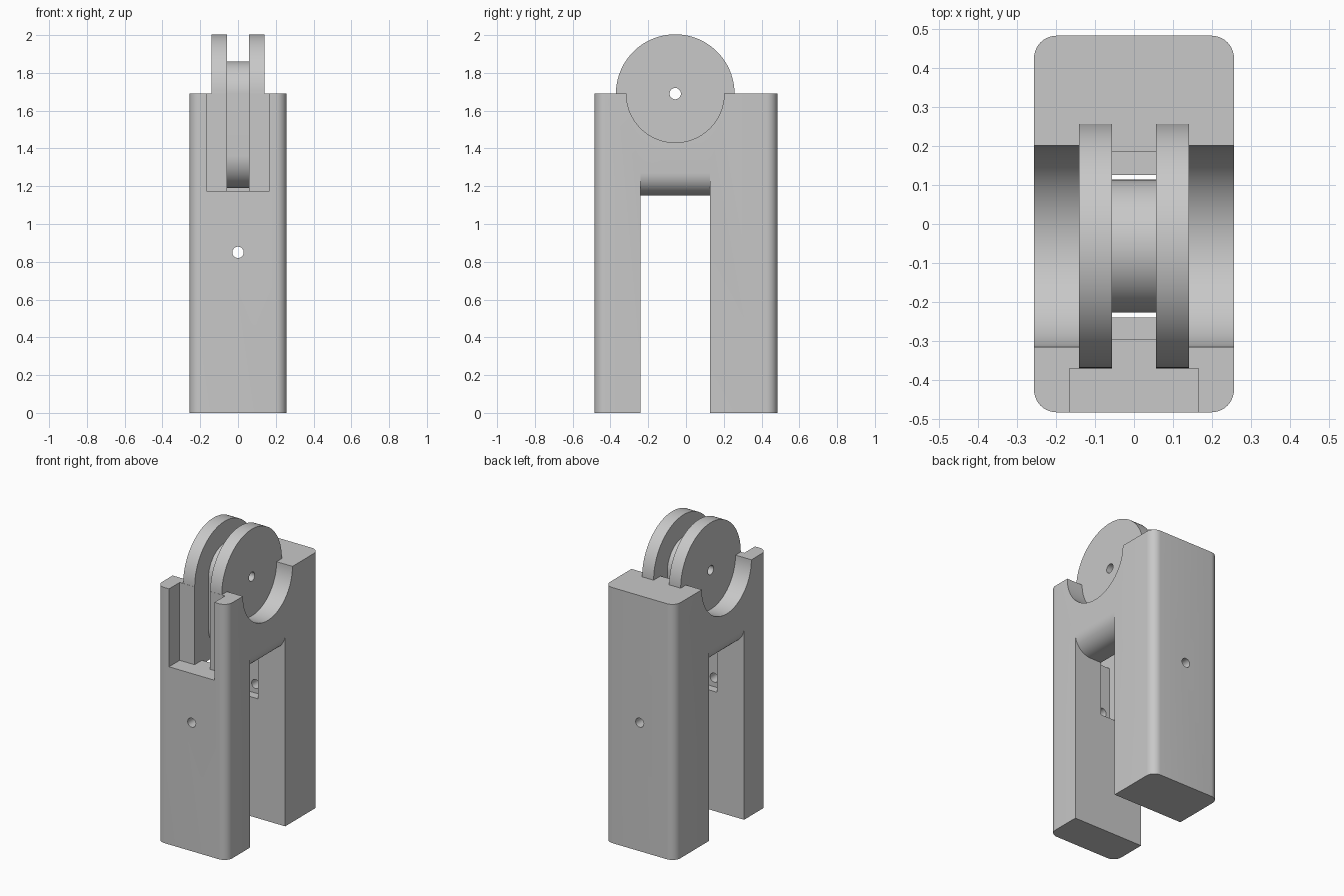
import bpy, bmesh, math

if "Cube" in bpy.data.objects:
    bpy.data.objects.remove(bpy.data.objects["Cube"])

CY, CZ = -0.057, 1.69          # wheel axis
W, D, H = 0.257, 0.484, 1.69   # body half width, half depth, height

grey = bpy.data.materials.new("light_grey")
grey.diffuse_color = (0.58, 0.58, 0.58, 1)
grey.use_nodes = True
grey.node_tree.nodes["Principled BSDF"].inputs["Base Color"].default_value = grey.diffuse_color


def prism(name, pts, axis, lo, hi):
    """Extrude a 2D outline along an axis: x uses (y, z), y uses (x, z), z uses (x, y)."""
    place = {'x': lambda a, b, t: (t, a, b),
             'y': lambda a, b, t: (a, t, b),
             'z': lambda a, b, t: (a, b, t)}[axis]
    bm = bmesh.new()
    low = [bm.verts.new(place(a, b, lo)) for a, b in pts]
    high = [bm.verts.new(place(a, b, hi)) for a, b in pts]
    bm.faces.new(low)
    bm.faces.new(high)
    n = len(pts)
    for i in range(n):
        j = (i + 1) % n
        bm.faces.new((low[i], low[j], high[j], high[i]))
    bmesh.ops.recalc_face_normals(bm, faces=bm.faces[:])
    me = bpy.data.meshes.new(name)
    bm.to_mesh(me)
    bm.free()
    me.materials.append(grey)
    ob = bpy.data.objects.new(name, me)
    bpy.context.collection.objects.link(ob)
    return ob


def arc(cx, cy, r, a0, a1, n):
    return [(cx + r * math.cos(math.radians(a0 + (a1 - a0) * i / n)),
             cy + r * math.sin(math.radians(a0 + (a1 - a0) * i / n)))
            for i in range(n + 1)]


def circle(cx, cy, r, n):
    return arc(cx, cy, r, 0, 360, n)[:-1]


def rect(a0, a1, b0, b1):
    return [(a0, b0), (a1, b0), (a1, b1), (a0, b1)]


def combine(target, tool, op):
    mod = target.modifiers.new(op.lower(), 'BOOLEAN')
    mod.operation = op
    mod.solver = 'EXACT'
    mod.object = tool
    bpy.context.view_layer.objects.active = target
    bpy.ops.object.modifier_apply(modifier=mod.name)
    bpy.data.objects.remove(tool, do_unlink=True)


# Body block with rounded upright corners
R = 0.058
outline = []
for sx, sy, a in ((1, 1, 0), (-1, 1, 90), (-1, -1, 180), (1, -1, 270)):
    outline += arc(sx * (W - R), sy * (D - R), R, a, a + 90, 10)
body = prism("pulley_block", outline, 'z', 0, H)

# Gap between the legs, leaving a rounded underside
F, ZB = 0.12, 1.15
left = arc(-(W - F), ZB + F, F, 180, 270, 12)
right = arc(W - F, ZB + F, F, 270, 360, 12)
gap = [(-0.4, -0.1), (-0.4, ZB + F)] + left + right + [(0.4, ZB + F), (0.4, -0.1)]
combine(body, prism("leg_gap", gap, 'y', CY - 0.183, CY + 0.183), 'DIFFERENCE')

# Wheel disc, exposed by round side cuts
combine(body, prism("wheel", circle(CY, CZ, 0.314, 96), 'x', -0.141, 0.141), 'UNION')
for lo, hi in ((-0.4, -0.141), (0.141, 0.4)):
    combine(body, prism("side_cut", circle(CY, CZ, 0.259, 96), 'x', lo, hi), 'DIFFERENCE')

# Front recess
combine(body, prism("front_recess", rect(-0.166, 0.166, 1.175, 2.2), 'y', -0.7, -0.372),
        'DIFFERENCE')

# Rope slot splitting the wheel and notching the legs
slot = [(-0.295, 0.79), (0.185, 0.79), (0.185, H), (0.4, H),
        (0.4, 2.2), (-0.7, 2.2), (-0.7, 1.175), (-0.295, 1.175)]
combine(body, prism("rope_slot", slot, 'x', -0.057, 0.057), 'DIFFERENCE')

# Rounded core the rope runs over
core = arc(CY, CZ, 0.171, 0, 180, 40) + arc(CY, 1.19 + 0.171, 0.171, 180, 360, 40)
combine(body, prism("rope_core", core, 'x', -0.07, 0.07), 'UNION')

# Axle hole and leg holes
combine(body, prism("axle_hole", circle(CY, CZ, 0.03, 32), 'x', -0.6, 0.6), 'DIFFERENCE')
combine(body, prism("leg_hole", circle(0, 0.85, 0.03, 32), 'y', -0.8, 0.8), 'DIFFERENCE')

# Smooth the curved faces, keep the edges sharp
bpy.ops.object.select_all(action='DESELECT')
body.select_set(True)
bpy.context.view_layer.objects.active = body
bpy.ops.object.shade_smooth_by_angle(angle=math.radians(30))
